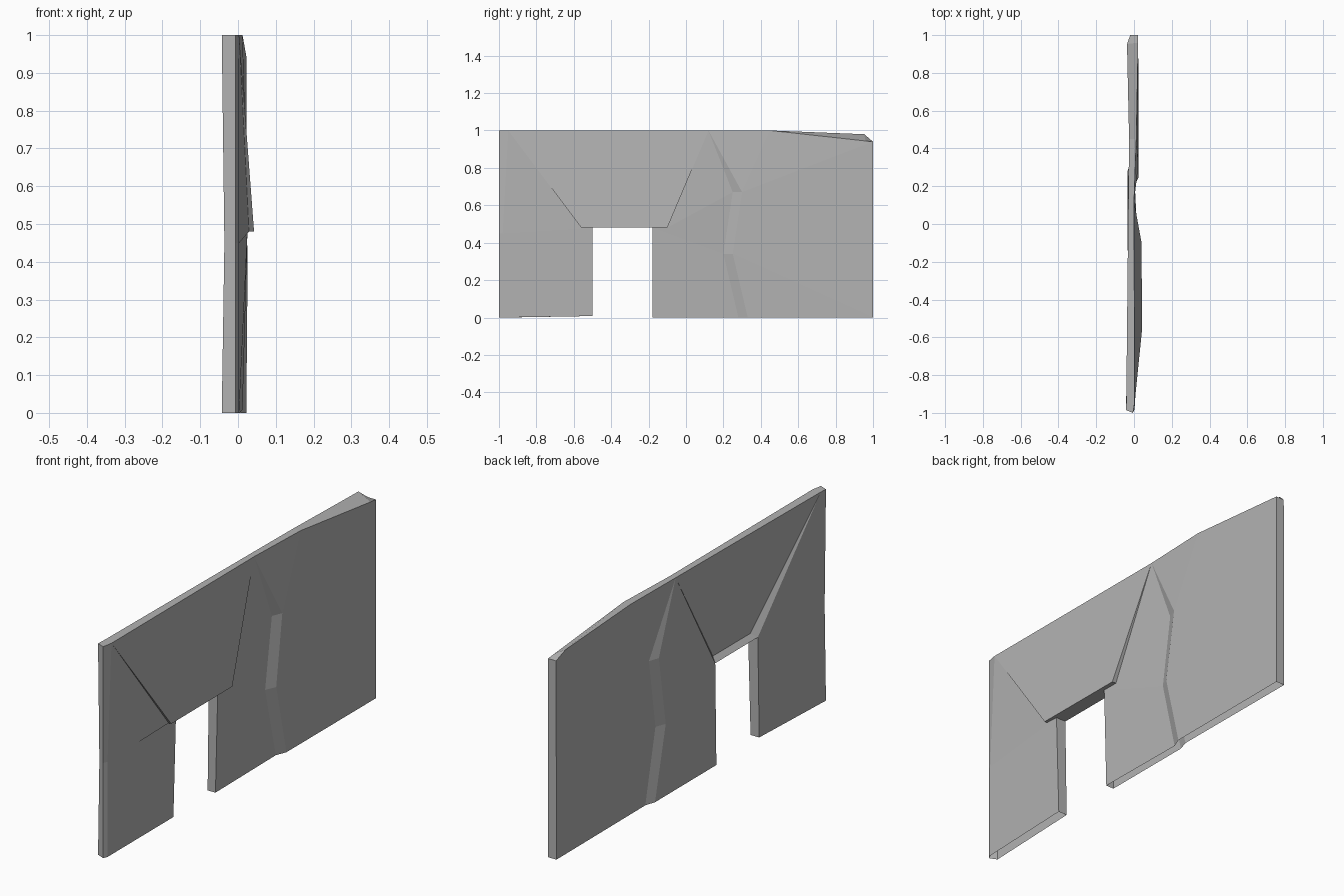
import bpy

if "Cube" in bpy.data.objects:
    bpy.data.objects.remove(bpy.data.objects["Cube"])

# Wall points: name -> (y, z, front x, back x)
P = {
    # near end with a small bevelled corner
    "end_bot": (-1.0, 0, -0.006, -0.043), "end_mid": (-1.0, 0.45, -0.006, -0.036),
    "end_top": (-1.0, 1, -0.006, -0.043),
    "bev_bot": (-0.98, 0, 0.003, -0.042), "bev_mid": (-0.98, 0.45, 0.003, -0.036),
    "lin_lt": (-0.95, 1, 0.003, -0.041),
    # door jambs
    "jl_bot": (-0.5, 0.008, 0.012, -0.033), "jl_top": (-0.5, 0.48, 0.025, -0.026),
    "jr_bot": (-0.18, 0, 0.008, -0.033), "jr_top": (-0.18, 0.48, 0.02, -0.027),
    # front pier corners, lintel leaning out over them
    "pier_l": (-0.56, 0.48, 0.029, 0), "pier_r": (-0.1, 0.48, 0.02, 0),
    "lin_lb": (-0.56, 0.48, 0.0425, 0), "lin_rb": (-0.1, 0.48, 0.040, 0),
    # recessed lintel panel on the back
    "rec_l": (-0.475, 0.502, 0, -0.004), "rec_r": (-0.195, 0.502, 0, -0.004),
    # jagged step between the two wall sections
    "s0": (0.28, 0, 0.002, -0.034), "s1": (0.20, 0.34, 0.002, -0.034),
    "s2": (0.25, 0.67, 0.002, -0.033), "s3": (0.12, 1, 0.0, -0.03),
    "t0": (0.33, 0, 0.022, -0.018), "t1": (0.25, 0.34, 0.025, -0.015),
    "t2": (0.30, 0.67, 0.022, -0.016),
    # far section with a chipped top corner
    "far_bot": (1, 0, 0.022, -0.022), "far_top": (1, 0.94, 0.022, -0.02),
    "chip": (0.96, 0.944, 0.022, -0.037), "crest": (0.45, 1, 0.012, -0.026),
}
# Back points that do not sit straight behind their front point
BACK_YZ = {"end_bot": (-0.985, 0), "end_mid": (-0.985, 0.45),
           "end_top": (-0.985, 1), "bev_bot": (-0.96, 0),
           "bev_mid": (-0.96, 0.45), "chip": (0.953, 0.98)}

# Panels on both faces, counter-clockwise seen from +x
SHARED = [
    "end_bot bev_bot bev_mid end_mid", "end_mid bev_mid lin_lt end_top",
    "bev_bot jl_bot jl_top bev_mid",
    "jr_bot s0 s1 jr_top",
    "s0 t0 t1 s1", "s1 t1 t2 s2", "s2 t2 s3",
    "t0 far_bot t1", "t1 far_bot far_top t2", "t2 far_top chip crest", "t2 crest s3",
]
# Overhanging lintel with side steps
FRONT = [
    "bev_mid jl_top pier_l lin_lt", "lin_lt pier_l lin_lb",
    "lin_lt lin_lb lin_rb s3", "s3 lin_rb pier_r",
    "jr_top s1 s2 pier_r", "pier_r s2 s3",
]
# Recessed lintel with side steps and a ledge
BACK = [
    "bev_mid jl_top lin_lt", "lin_lt jl_top rec_l", "lin_lt rec_l rec_r s3",
    "jl_top jr_top rec_r rec_l", "jr_top s3 rec_r", "jr_top s1 s2", "jr_top s2 s3",
]

names = list(P)
idx = {k: i for i, k in enumerate(names)}
n = len(names)
verts = [(xf, y, z) for y, z, xf, xb in P.values()]
verts += [(P[k][3], *BACK_YZ.get(k, P[k][:2])) for k in names]


def ids(text):
    return [idx[k] for k in text.split()]


front = [ids(p) for p in SHARED + FRONT]
back = [ids(p) for p in SHARED + BACK]
faces = front + [[n + i for i in reversed(p)] for p in back]

# Rim faces for ends, top and jambs; the wall is open underneath
edges = {(p[i], p[(i + 1) % len(p)]) for p in front for i in range(len(p))}
for a, b in sorted(edges):
    za, zb = P[names[a]][1], P[names[b]][1]
    if (b, a) in edges or max(za, zb) < 0.02 or za == zb == 0.48:
        continue
    faces.append([b, a, n + a, n + b])

# Flat underside of the lintel
faces.append([n + idx["jl_top"], n + idx["jr_top"]]
             + ids("jr_top pier_r lin_rb lin_lb pier_l jl_top"))

mesh = bpy.data.meshes.new("doorway_wall")
mesh.from_pydata(verts, [], faces)
used = {i for f in faces for i in f}

# Drop the points that only exist on the other face
import bmesh
bm = bmesh.new()
bm.from_mesh(mesh)
bmesh.ops.delete(bm, geom=[v for v in bm.verts if not v.link_faces], context="VERTS")
bm.to_mesh(mesh)
bm.free()

wall = bpy.data.objects.new("doorway_wall", mesh)
bpy.context.collection.objects.link(wall)

# Dark grey finish
mat = bpy.data.materials.new("dark_grey")
mat.diffuse_color = (0.45, 0.45, 0.45, 1)
mat.use_nodes = True
mat.node_tree.nodes["Principled BSDF"].inputs["Base Color"].default_value = mat.diffuse_color
mesh.materials.append(mat)
